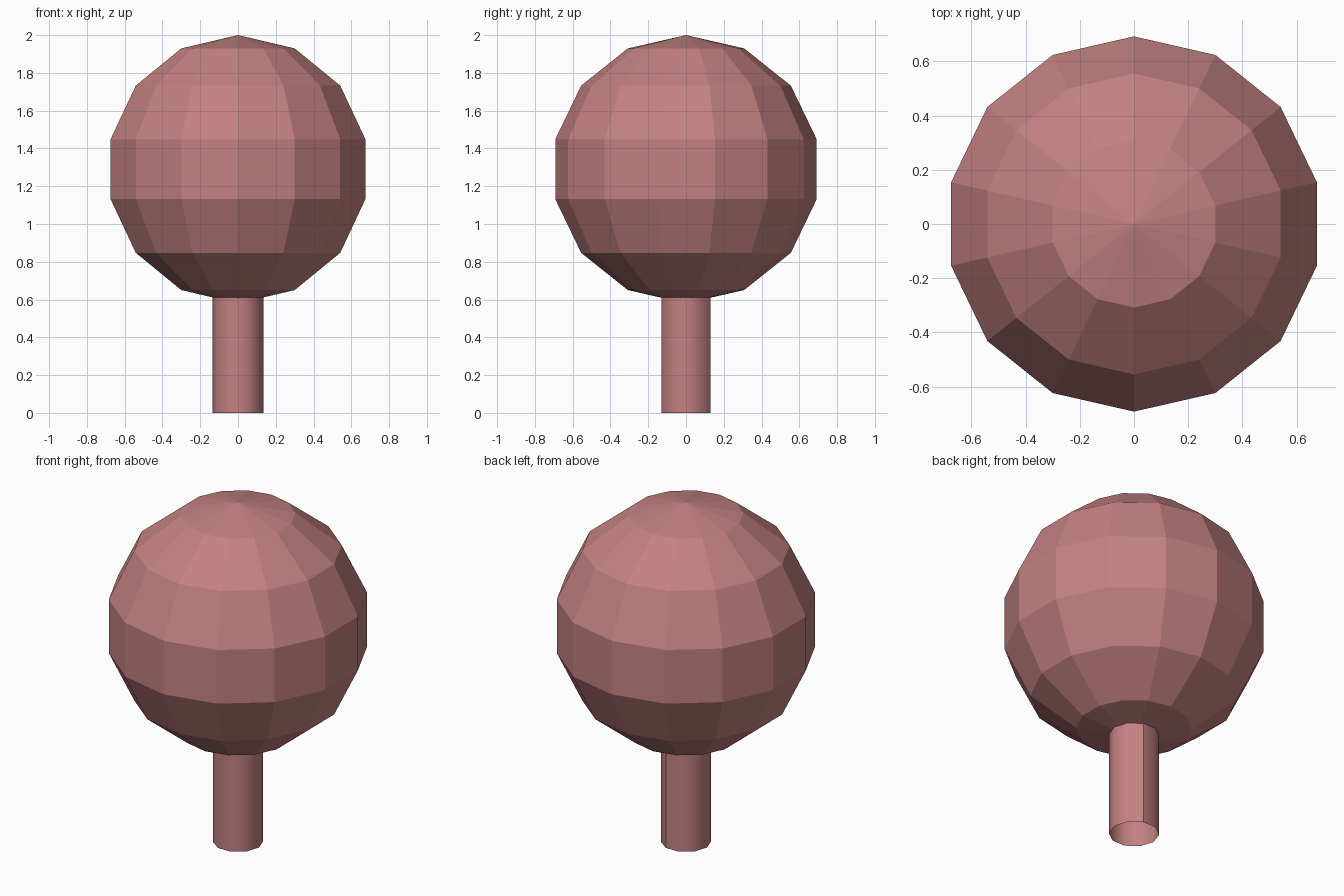
import bpy, bmesh
from math import sin, cos, pi

if "Cube" in bpy.data.objects:
    bpy.data.objects.remove(bpy.data.objects["Cube"])

mat = bpy.data.materials.new("dusty_red")
mat.diffuse_color = (0.55, 0.22, 0.22, 1)
mat.use_nodes = True
mat.node_tree.nodes["Principled BSDF"].inputs["Base Color"].default_value = mat.diffuse_color


def lathe(name, profile, sides, start, smooth=False, seam=None):
    """Revolve (radius, z) points around z; radius 0 makes a pole."""
    bm = bmesh.new()
    rings = []
    for r, z in profile:
        if r < 1e-6:
            rings.append([bm.verts.new((0, 0, z))] * sides)
        else:
            rings.append([bm.verts.new((r * cos(start + 2 * pi * i / sides),
                                        r * sin(start + 2 * pi * i / sides), z))
                          for i in range(sides)])
    for low, high in zip(rings, rings[1:]):
        for i in range(sides):
            j = (i + 1) % sides
            corners = dict.fromkeys((low[i], low[j], high[j], high[i]))
            bm.faces.new(list(corners)).smooth = smooth
        if seam is not None:
            bm.edges.get((low[seam], high[seam])).smooth = False
    mesh = bpy.data.meshes.new(name)
    bm.to_mesh(mesh)
    bm.free()
    mesh.materials.append(mat)
    obj = bpy.data.objects.new(name, mesh)
    bpy.context.collection.objects.link(obj)
    return obj


# Round faceted crown: 14 segments, 7 rings
R, CZ, RINGS = 0.71, 1.29, 7
ball = [(R * sin(pi * k / RINGS), CZ - R * cos(pi * k / RINGS))
        for k in range(RINGS + 1)]
lathe("crown", ball, 14, pi / 2)

# Open-ended smooth trunk with a visible shading seam
lathe("trunk", [(0.135, 0.0), (0.135, 0.65)], 10, 0, smooth=True, seam=2)
